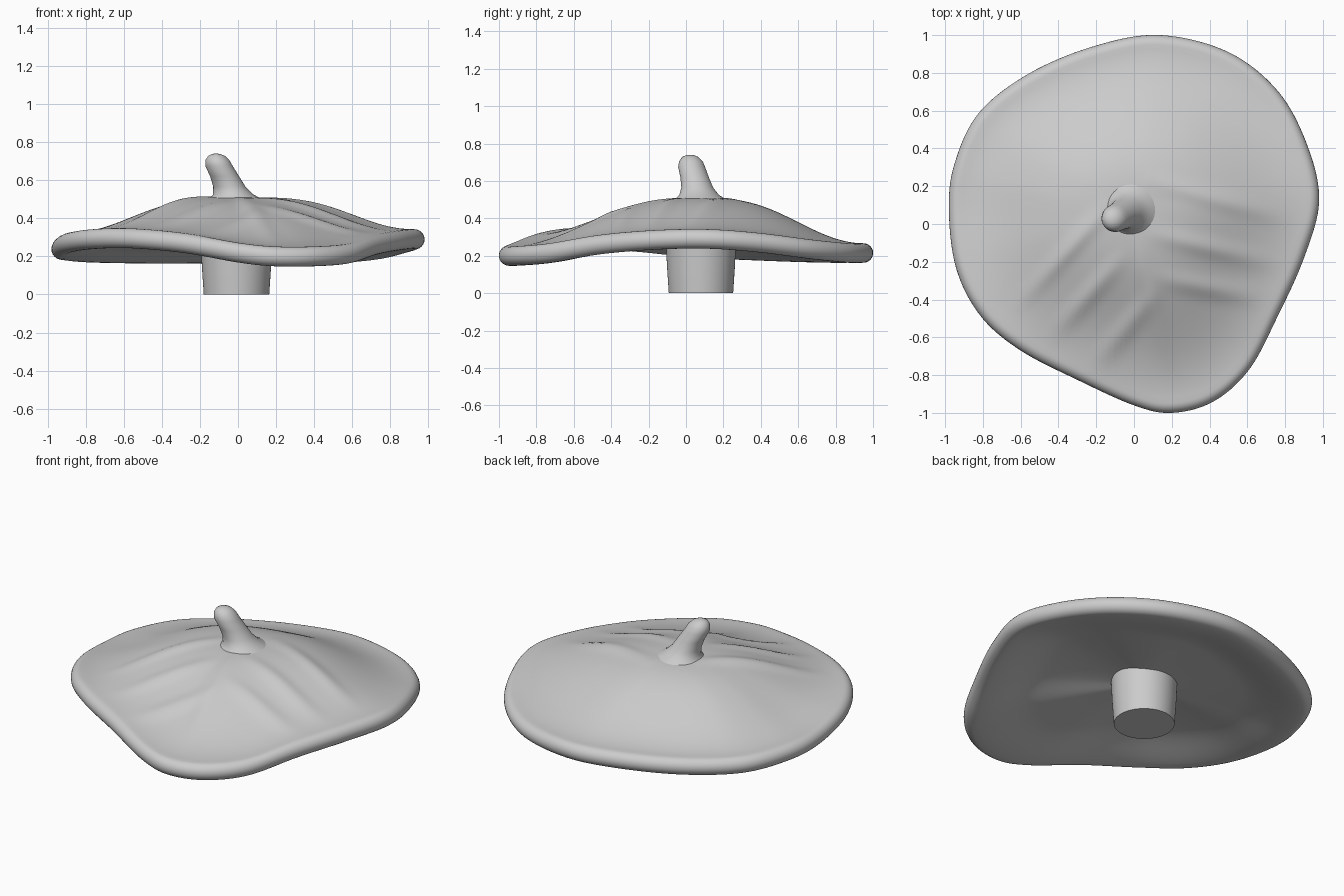
import bpy, bmesh, math
from mathutils import Vector

cube = bpy.data.objects.get("Cube")
if cube:
    bpy.data.objects.remove(cube)

grey = bpy.data.materials.new("plain_grey")
grey.use_nodes = True
COLOUR = (0.6, 0.6, 0.6, 1)
grey.diffuse_color = COLOUR
grey.node_tree.nodes["Principled BSDF"].inputs["Base Color"].default_value = COLOUR

HUB = Vector((-0.01, 0.08, 0))
ROLL = 0.052          # radius of the rolled rim
PEAK, CEILING = 0.51, 0.25


def loft(name, rings):
    """Skin a list of closed rings and cap both ends."""
    bm = bmesh.new()
    loops = [[bm.verts.new(p) for p in ring] for ring in rings]
    n = len(loops[0])
    for a, b in zip(loops, loops[1:]):
        for i in range(n):
            j = (i + 1) % n
            bm.faces.new((a[i], a[j], b[j], b[i]))
    bm.faces.new(loops[0])
    bm.faces.new(loops[-1])
    bmesh.ops.recalc_face_normals(bm, faces=bm.faces)
    mesh = bpy.data.meshes.new(name)
    bm.to_mesh(mesh)
    bm.free()
    mesh.materials.append(grey)
    obj = bpy.data.objects.new(name, mesh)
    bpy.context.collection.objects.link(obj)
    bpy.ops.object.select_all(action='DESELECT')
    obj.select_set(True)
    bpy.context.view_layer.objects.active = obj
    bpy.ops.object.shade_smooth_by_angle(angle=math.radians(50))


def circle(x, y, z, r, n=40):
    return [Vector((x + r * math.cos(math.tau * i / n), y + r * math.sin(math.tau * i / n), z))
            for i in range(n)]


def smooth_closed(points, steps):
    """Closed curve through the points."""
    out, n = [], len(points)
    for i in range(n):
        p0, p1, p2, p3 = (points[(i + k) % n] for k in (-1, 0, 1, 2))
        for s in range(steps):
            t = s / steps
            out.append(0.5 * (2 * p1 + (p2 - p0) * t + (2 * p0 - 5 * p1 + 4 * p2 - p3) * t * t
                              + (3 * p1 - p0 - 3 * p2 + p3) * t ** 3))
    return out


# Wavy rim: x, y and height of the rolled edge
rim = smooth_closed([Vector(p) for p in (
    (.98, .12, .29), (.92, .41, .27), (.765, .7, .235), (.5, .91, .215), (.14, 1, .215),
    (-.2, .945, .215), (-.55, .8, .215), (-.82, .59, .22), (-.95, .32, .23), (-.98, .07, .24),
    (-.94, -.24, .27), (-.81, -.49, .29), (-.6, -.67, .295), (-.3, -.825, .27), (0, -.96, .22),
    (.2, -1, .2), (.42, -.94, .2), (.61, -.77, .215), (.76, -.49, .26), (.9, -.18, .285))], 9)

# Raised veins: start, end, height
VEINS = [(Vector(a), Vector(b), h) for a, b, h in (
    ((-.15, .08), (-.6, -.42), .018), ((-.08, -.2), (-.42, -.58), .018),
    ((.1, -.38), (-.2, -.74), .016), ((.1, .23), (.78, .03), .014),
    ((.12, -.06), (.74, -.21), .016), ((.14, -.29), (.66, -.39), .016),
    ((0, -.05), (.2, -.8), .01))]


def vein_height(p):
    total, q = 0, p.to_2d()
    for a, b, h in VEINS:
        d = b - a
        t = min(1, max(0, (q - a).dot(d) / d.length_squared))
        dist = (q - a - d * t).length
        total += h * math.sin(math.pi * (0.1 + 0.85 * t)) * math.exp(-(dist / 0.05) ** 2)
    return total


def spoke(edge, t):
    """Point on the line from the hub to the rim, and its direction."""
    flat = Vector((edge.x, edge.y, 0)) - HUB
    return HUB + flat * (t * (1 - ROLL / flat.length)), flat.normalized()


def smoothstep(t):
    t = min(1, max(0, t))
    return t * t * (3 - 2 * t)


def top_point(edge, t):
    p, way = spoke(edge, t)
    power = 1.3 + 0.13 * abs(way.x) - 0.1 * max(0, -way.y)
    bell = 0.5 + 0.5 * math.cos(math.pi * t ** power)
    low = edge.z + ROLL - 0.012 * math.sin(math.pi * t) ** 2
    p.z = low + (PEAK - low) * bell + vein_height(p)
    return p


def roll_point(edge, a):
    p, way = spoke(edge, 1)
    p += way * (ROLL * math.cos(a))
    p.z = edge.z + ROLL * math.sin(a)
    return p


def under_point(edge, t):
    p, way = spoke(edge, t)
    hollow = 0.4 * (edge.z - 0.2) * math.sin(math.pi * t)
    p.z = (CEILING + (edge.z - CEILING) * smoothstep(t) + hollow
           - ROLL * smoothstep((t - 0.62) / 0.38))
    return p


# Cap: domed top, rolled rim and shallow hollow underside
rings = [[top_point(e, k / 36) for e in rim] for k in range(1, 37)]
rings += [[roll_point(e, math.pi * (0.5 - k / 12)) for e in rim] for k in range(1, 12)]
rings += [[under_point(e, k / 30) for e in rim] for k in range(30, 0, -1)]
loft("cap", rings)

# Curved stem leaning to one side, flared at its foot
stem = [(-.01, .08, .46, .2), (-.012, .078, .5, .14), (-.025, .07, .525, .106),
        (-.045, .06, .565, .085), (-.07, .046, .62, .076), (-.1, .03, .675, .072),
        (-.108, .026, .705, .063), (-.113, .023, .728, .044), (-.115, .022, .738, .022),
        (-.115, .022, .74, .006)]
loft("stem", [circle(*s) for s in stem])

# Tapered peg underneath
loft("peg", [circle(-.008, .08, z, r, 64) for z, r in ((0, .172), (.15, .182), (.34, .19))])
